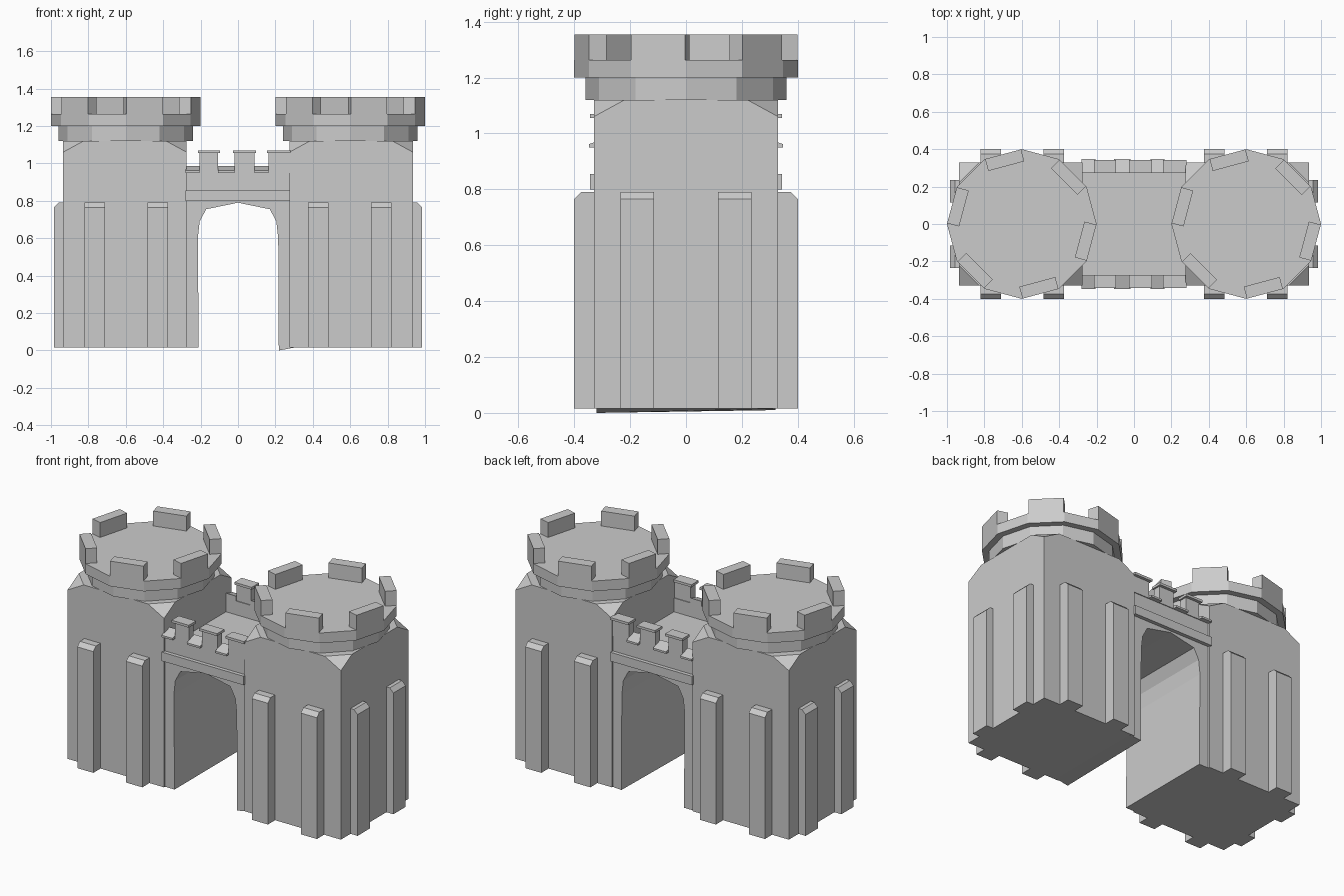
import bpy, bmesh
from math import sin, cos, pi, radians
from mathutils import Vector

if "Cube" in bpy.data.objects:
    bpy.data.objects.remove(bpy.data.objects["Cube"])


def finish(bm, name):
    bmesh.ops.recalc_face_normals(bm, faces=bm.faces)
    me = bpy.data.meshes.new(name)
    bm.to_mesh(me)
    bm.free()
    ob = bpy.data.objects.new(name, me)
    bpy.context.collection.objects.link(ob)
    return ob


def prism(bm, pts, offset):
    """Extrude a closed 3D outline along an offset vector."""
    off = Vector(offset)
    a = [bm.verts.new(p) for p in pts]
    b = [bm.verts.new(Vector(p) + off) for p in pts]
    n = len(pts)
    bm.faces.new(a)
    bm.faces.new(b[::-1])
    for i in range(n):
        bm.faces.new((a[i], a[(i + 1) % n], b[(i + 1) % n], b[i]))
    return a + b


def box(bm, x0, x1, y0, y1, z0, z1):
    prism(bm, [(x0, y0, z0), (x1, y0, z0), (x1, y1, z0), (x0, y1, z0)],
          (0, 0, z1 - z0))


def ring(cx, r, z, n=12):
    return [(cx + r * cos(2 * pi * i / n), r * sin(2 * pi * i / n), z) for i in range(n)]


BASE, HALF, TOP = 0.015, 0.33, 1.12

for side, label in ((-1, "left"), (1, "right")):
    cx = side * 0.605

    # square tower body with its top corners sliced off
    bm = bmesh.new()
    box(bm, cx - HALF, cx + HALF, -HALF, HALF, BASE, TOP)
    for sx in (-1, 1):
        for sy in (-1, 1):
            bmesh.ops.bisect_plane(
                bm, geom=bm.verts[:] + bm.edges[:] + bm.faces[:],
                plane_co=(cx + sx * HALF, sy * HALF, 1.06),
                plane_no=(sx * 0.06, sy * 0.06, 0.11), clear_outer=True)
            bmesh.ops.holes_fill(bm, edges=[e for e in bm.edges if e.is_boundary])
    finish(bm, label + "_tower_body")

    # buttresses with a bevelled top, on front, back and outer side
    bm = bmesh.new()
    for sy in (-1, 1):
        prof = [(0.30, BASE), (0.40, BASE), (0.40, 0.765), (0.375, 0.79), (0.30, 0.79)]
        for x in (0.375, 0.71):
            x0 = side * x
            prism(bm, [(x0, sy * d, z) for d, z in prof], (side * 0.11, 0, 0))
        prof = [(0.90, BASE), (0.983, BASE), (0.983, 0.765), (0.958, 0.79), (0.90, 0.79)]
        prism(bm, [(side * d, sy * 0.115, z) for d, z in prof], (0, sy * 0.12, 0))
    finish(bm, label + "_tower_buttresses")

    # stepped twelve-sided crown
    cx = side * 0.6
    bm = bmesh.new()
    prism(bm, ring(cx, 0.36, TOP), (0, 0, 0.08))
    prism(bm, ring(cx, 0.40, 1.20), (0, 0, 0.063))
    finish(bm, label + "_tower_crown")

    # merlons on every second crown edge
    bm = bmesh.new()
    pts = [Vector(p) for p in ring(cx, 0.40, 1.263)]
    for i in range(1, 12, 2):
        a, b = pts[i], pts[(i + 1) % 12]
        inward = (Vector((cx, 0, 1.263)) - (a + b) / 2).normalized() * 0.066
        e = (b - a) * 0.02
        prism(bm, [a + e, b - e, b - e + inward, a + e + inward], (0, 0, 0.092))
    finish(bm, label + "_tower_merlons")

# gatehouse block with arched passage
arch = [(-0.21, BASE), (-0.215, 0.60), (-0.205, 0.69), (-0.17, 0.755), (0, 0.79),
        (0.17, 0.755), (0.205, 0.69), (0.215, 0.60), (0.218, 0.0)]
outer = [(0.30, BASE), (0.30, 0.87), (-0.30, 0.87), (-0.30, BASE)]
bm = bmesh.new()
verts = prism(bm, [(x, -0.32, z) for x, z in arch + outer], (0, 0.64, 0))
for v in verts:
    if v.co.z < 0.005 and v.co.y > 0:
        v.co.z = 0.01
finish(bm, "gatehouse")

# front and back parapets, mirrored across y
for sy, label in ((-1, "front"), (1, "back")):
    bm = bmesh.new()
    box(bm, -0.282, 0.278, sy * 0.31, sy * 0.343, 0.80, 0.855)
    finish(bm, label + "_gate_band")

    bm = bmesh.new()
    box(bm, -0.28, 0.28, sy * 0.275, sy * 0.32, 0.86, 0.955)
    for x0, x1 in ((-0.205, -0.107), (-0.018, 0.087), (0.164, 0.278)):
        box(bm, x0, x1, sy * 0.28, sy * 0.325, 0.95, 1.055)
        box(bm, x0 - 0.01, min(x1 + 0.01, 0.28), sy * 0.272, sy * 0.343, 1.055, 1.07)
    # sloping sills in the gaps
    for x0, x1 in ((-0.28, -0.205), (-0.107, -0.018), (0.087, 0.164)):
        prof = [(0.275, 0.95), (0.348, 0.95), (0.348, 0.962), (0.275, 0.985)]
        prism(bm, [(x0, sy * d, z) for d, z in prof], (x1 - x0, 0, 0))
    finish(bm, label + "_parapet")
